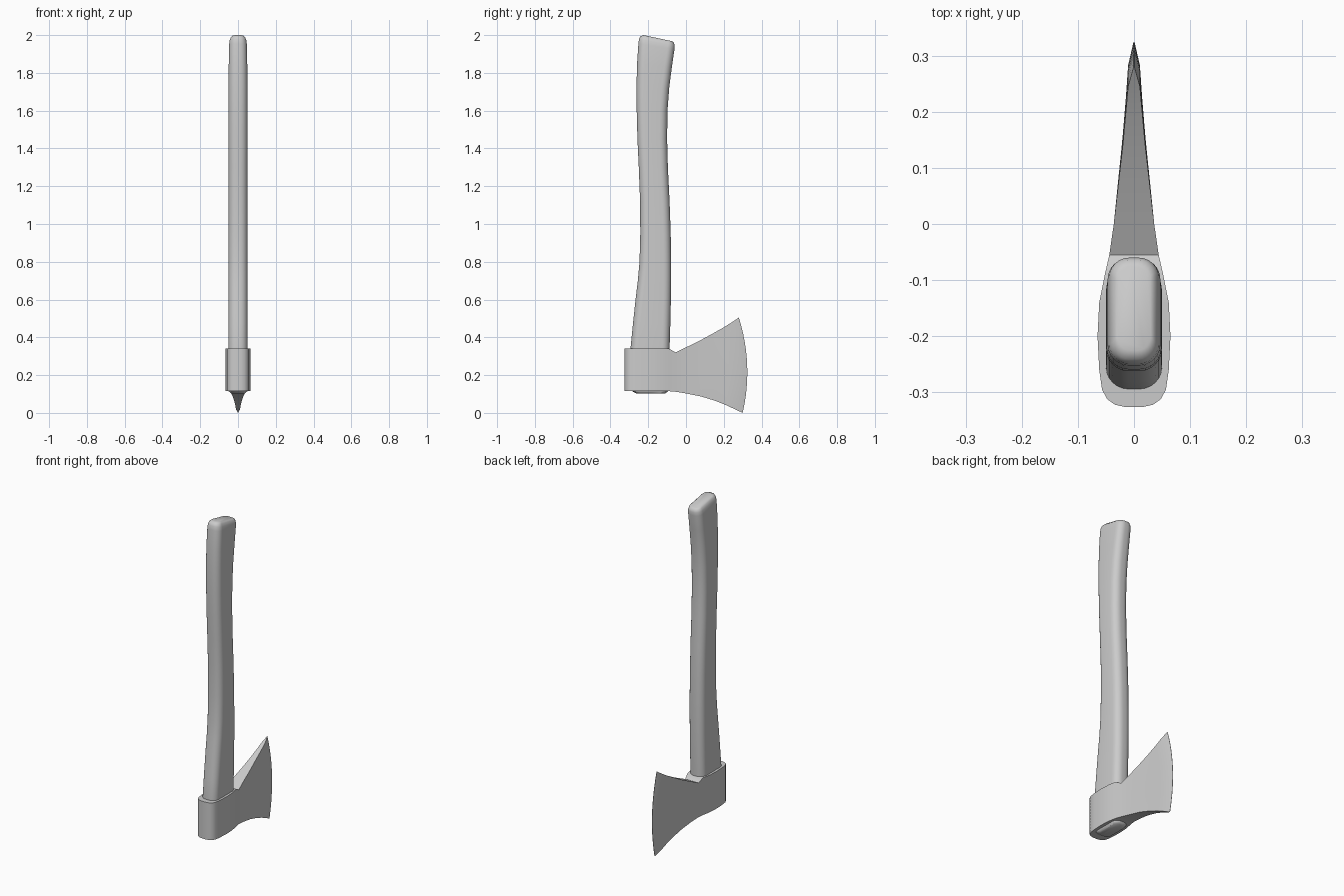
import bpy, bmesh, math


def loft(name, rings, angle):
    """Skin a list of equal-length closed rings and cap both ends."""
    bm = bmesh.new()
    loops = [[bm.verts.new(p) for p in ring] for ring in rings]
    n = len(loops[0])
    for a, b in zip(loops, loops[1:]):
        for i in range(n):
            j = (i + 1) % n
            bm.faces.new((a[i], a[j], b[j], b[i]))
    bm.faces.new(loops[0])
    bm.faces.new(loops[-1])
    bmesh.ops.recalc_face_normals(bm, faces=bm.faces)
    mesh = bpy.data.meshes.new(name)
    bm.to_mesh(mesh)
    bm.free()
    obj = bpy.data.objects.new(name, mesh)
    bpy.context.collection.objects.link(obj)
    bpy.ops.object.select_all(action='DESELECT')
    obj.select_set(True)
    bpy.context.view_layer.objects.active = obj
    bpy.ops.object.shade_smooth_by_angle(angle=math.radians(angle))
    return obj


def handle_ring(back, front, z_back, z_front, half):
    """Rounded rectangle, tilted so that its back and front heights differ."""
    r = half * 0.8
    mid, hy = (back + front) / 2, (front - back) / 2
    pts = []
    for k, (sx, sy) in enumerate([(1, 1), (-1, 1), (-1, -1), (1, -1)]):
        for s in range(7):
            a = math.radians(90 * k + 15 * s)
            x = sx * (half - r) + r * math.cos(a)
            y = mid + sy * (hy - r) + r * math.sin(a)
            t = (y - back) / (front - back)
            pts.append((x, y, z_back + (z_front - z_back) * t))
    return pts


# Handle: back y, front y, back z, front z, half width
handle = [
    (-0.262, -0.11, 0.102, 0.102, 0.036),
    (-0.285, -0.095, 0.115, 0.115, 0.045),
    (-0.294, -0.087, 0.34, 0.34, 0.05),
    (-0.281, -0.083, 0.47, 0.47, 0.05),
    (-0.267, -0.08, 0.60, 0.60, 0.05),
    (-0.255, -0.079, 0.70, 0.70, 0.05),
    (-0.246, -0.079, 0.80, 0.80, 0.05),
    (-0.242, -0.081, 0.95, 0.95, 0.05),
    (-0.243, -0.087, 1.12, 1.12, 0.05),
    (-0.250, -0.096, 1.30, 1.30, 0.05),
    (-0.257, -0.100, 1.45, 1.45, 0.05),
    (-0.261, -0.098, 1.60, 1.60, 0.05),
    (-0.262, -0.089, 1.73, 1.72, 0.05),
    (-0.259, -0.075, 1.85, 1.83, 0.049),
    (-0.252, -0.061, 1.955, 1.925, 0.047),
    (-0.249, -0.060, 1.979, 1.945, 0.044),
    (-0.241, -0.064, 1.994, 1.961, 0.038),
    (-0.225, -0.075, 2.0, 1.968, 0.030),
]
loft("handle", [handle_ring(*s) for s in handle], 50)

# Head: top y, top z, bottom y, bottom z, forward bulge, half width
head = [
    (-0.326, 0.34, -0.326, 0.115, 0, 0.016),
    (-0.322, 0.34, -0.322, 0.115, 0, 0.034),
    (-0.312, 0.34, -0.312, 0.115, 0, 0.048),
    (-0.295, 0.34, -0.295, 0.115, 0, 0.057),
    (-0.26, 0.34, -0.26, 0.115, 0, 0.062),
    (-0.20, 0.34, -0.20, 0.115, 0, 0.065),
    (-0.14, 0.34, -0.14, 0.115, 0, 0.062),
    (-0.09, 0.34, -0.09, 0.115, 0, 0.052),
    (-0.055, 0.32, -0.055, 0.112, 0, 0.044),
    (0.0, 0.347, 0.0, 0.103, 0, 0.036),
    (0.07, 0.381, 0.08, 0.087, 0, 0.028),
    (0.14, 0.419, 0.155, 0.064, 0.01, 0.020),
    (0.20, 0.453, 0.21, 0.042, 0.02, 0.0145),
    (0.245, 0.481, 0.26, 0.019, 0.03, 0.0105),
    (0.28, 0.505, 0.30, 0.0, 0.034, 0.0008),
]


def head_ring(y_top, z_top, y_bot, z_bot, bulge, half, steps=12):
    side = []
    for i in range(steps + 1):
        t = i / steps
        y = y_top + (y_bot - y_top) * t + bulge * 4 * t * (1 - t)
        side.append((y, z_top + (z_bot - z_top) * t))
    return [(half, y, z) for y, z in side] + [(-half, y, z) for y, z in reversed(side)]


loft("axe_head", [head_ring(*s) for s in head], 35)
